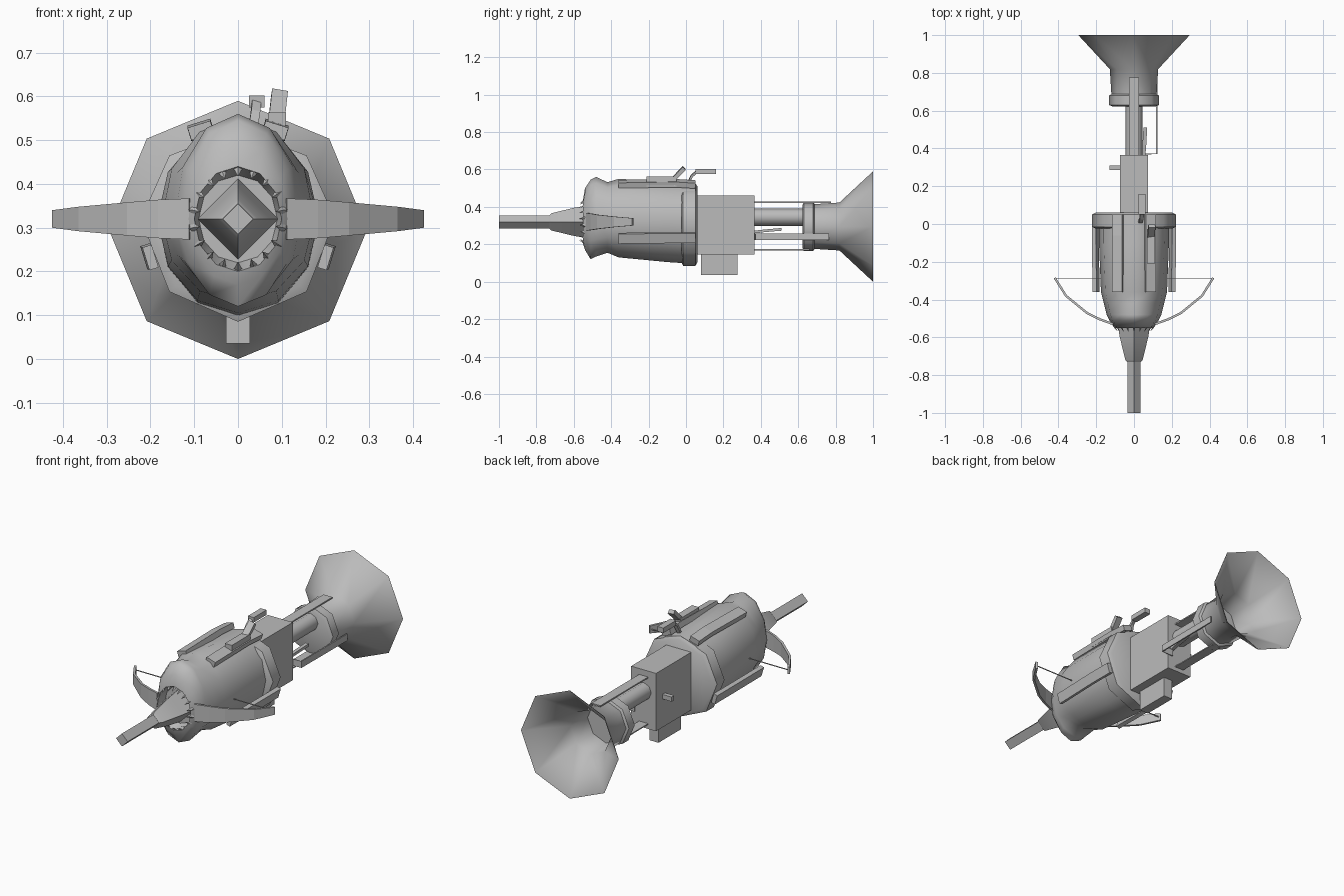
import bpy, bmesh, math
from mathutils import Vector

if "Cube" in bpy.data.objects:
    bpy.data.objects.remove(bpy.data.objects["Cube"], do_unlink=True)

GREY = (0.5, 0.5, 0.5, 1)
mat = bpy.data.materials.new("plain grey")
mat.use_nodes = True
mat.diffuse_color = GREY
mat.node_tree.nodes["Principled BSDF"].inputs["Base Color"].default_value = GREY
AXIS = 0.32


def finish(name, bm, smooth=None):
    bmesh.ops.recalc_face_normals(bm, faces=bm.faces)
    mesh = bpy.data.meshes.new(name)
    bm.to_mesh(mesh)
    bm.free()
    mesh.materials.append(mat)
    ob = bpy.data.objects.new(name, mesh)
    bpy.context.collection.objects.link(ob)
    if smooth:
        bpy.ops.object.select_all(action='DESELECT')
        ob.select_set(True)
        bpy.context.view_layer.objects.active = ob
        bpy.ops.object.shade_smooth_by_angle(angle=math.radians(smooth))
    return ob


def loft(name, sections, sides=8, z=AXIS, smooth=50, closed=False):
    """Sections along y: (y, half width, height above axis, depth below axis)."""
    bm = bmesh.new()
    rings = []
    for y, rx, up, down in sections:
        ring = []
        for i in range(sides):
            a = math.tau * i / sides
            s = math.sin(a)
            ring.append(bm.verts.new((rx * math.cos(a), y, z + s * (up if s > 0 else down))))
        rings.append(ring)
    pairs = list(zip(rings, rings[1:]))
    if closed:
        pairs.append((rings[-1], rings[0]))
    else:
        bm.faces.new(rings[0])
        bm.faces.new(rings[-1])
    for a, b in pairs:
        for i in range(sides):
            j = (i + 1) % sides
            bm.faces.new((a[i], a[j], b[j], b[i]))
    return finish(name, bm, smooth)


def round_loft(name, profile, **kw):
    return loft(name, [(y, r, r, r) for y, r in profile], **kw)


def box(name, xs, ys, zs):
    bm = bmesh.new()
    bmesh.ops.create_cube(bm, size=1)
    for v in bm.verts:
        v.co = [(p[0] + p[1]) / 2 + c * (p[1] - p[0]) for p, c in zip((xs, ys, zs), v.co)]
    return finish(name, bm)


def strip(name, points, side, thick):
    """Bar along a path; side vectors give the half width at each point."""
    bm = bmesh.new()
    pts = [Vector(p) for p in points]
    rings = []
    for i, p in enumerate(pts):
        w = Vector(side[i] if isinstance(side, list) else side)
        along = pts[min(i + 1, len(pts) - 1)] - pts[max(i - 1, 0)]
        n = along.cross(w).normalized() * thick / 2
        rings.append([bm.verts.new(p + a) for a in (w + n, w - n, -w - n, n - w)])
    for a, b in zip(rings, rings[1:]):
        for i in range(4):
            j = (i + 1) % 4
            bm.faces.new((a[i], a[j], b[j], b[i]))
    bm.faces.new(rings[0])
    bm.faces.new(rings[-1])
    return finish(name, bm)


# Body with bulging lips and an open mouth
loft("body", [(0.05, 0.185, 0.205, 0.225), (-0.1, 0.185, 0.215, 0.215),
              (-0.36, 0.175, 0.23, 0.19), (-0.42, 0.16, 0.212, 0.165),
              (-0.48, 0.145, 0.24, 0.185), (-0.51, 0.13, 0.225, 0.2),
              (-0.54, 0.11, 0.18, 0.15), (-0.55, 0.1, 0.12, 0.12),
              (-0.5, 0.09, 0.1, 0.1)], sides=12)

# Teeth around the mouth
bm = bmesh.new()
COUNT = 18
for k in range(COUNT):
    a = math.tau * (k + 0.5) / COUNT
    out = Vector((math.cos(a), 0, math.sin(a)))
    tan = Vector((-out.z, 0, out.x)) * 0.01
    base = Vector((0.105 * out.x, -0.54, AXIS + 0.115 * out.z))
    tip = bm.verts.new(base - out * 0.018 + Vector((0, -0.03, 0)))
    foot = [bm.verts.new(p) for p in (base + tan, base - tan, base + out * 0.01)]
    for i in range(3):
        bm.faces.new((foot[i], foot[(i + 1) % 3], tip))
    bm.faces.new(foot)
finish("teeth", bm)

# Barrel and its flared root
round_loft("barrel_root", [(-0.5, 0.092), (-0.6, 0.075), (-0.72, 0.046), (-0.73, 0.036)], sides=4)
round_loft("barrel", [(-1, 0.035), (-0.7, 0.035)], sides=4)

# Collar, receiver, magazine and rear tube
loft("collar", [(-0.025, 0.2, 0.19, 0.215), (-0.015, 0.222, 0.205, 0.235),
                (0.05, 0.222, 0.205, 0.235), (0.062, 0.2, 0.19, 0.215)])
box("receiver", (-0.075, 0.075), (0.05, 0.365), (0.145, 0.46))
box("magazine", (-0.027, 0.027), (0.08, 0.275), (0.035, 0.16))
round_loft("rear_tube", [(0.35, 0.046), (0.66, 0.046)], z=0.345)
box("bolt_handle", (-0.13, -0.07), (0.287, 0.31), (0.3, 0.325))

# Hollow rear funnel and its ring
round_loft("funnel", [(0.66, 0.118), (0.82, 0.128), (1, 0.295), (1, 0.29),
                      (0.82, 0.12), (0.69, 0.11)], z=0.295)
round_loft("funnel_ring", [(0.623, 0.115), (0.63, 0.132), (0.68, 0.132), (0.688, 0.118)], z=0.295)

# Straps between receiver and funnel
box("top_bar", (-0.027, 0.027), (0.36, 0.775), (0.421, 0.428))
box("bottom_bar", (-0.027, 0.027), (0.36, 0.66), (0.168, 0.174))
strip("side_bar", [(0.05, 0.37, 0.24), (0.12, 0.372, 0.24), (0.122, 0.765, 0.24)],
      (0, 0, 0.018), 0.007)
strip("side_lever", [(0.05, 0.36, 0.265), (0.055, 0.42, 0.272), (0.06, 0.51, 0.28)],
      (0, 0, 0.007), 0.02)

# Claw straps and bow limbs, mirrored left and right
for sx, label in ((1, "left"), (-1, "right")):
    strip(label + "_top_claw",
          [(0.085 * sx, 0.05, 0.52), (0.085 * sx, -0.06, 0.527), (0.085 * sx, -0.36, 0.522)],
          (0.026, 0, -0.008 * sx), 0.03)
    strip(label + "_side_claw",
          [(0.205 * sx, 0.05, 0.235), (0.205 * sx, -0.1, 0.235), (0.2 * sx, -0.36, 0.232)],
          (0.008 * sx, 0, 0.026), 0.022)
    limb = strip(label + "_bow_limb",
                 [(0.11 * sx, -0.53, AXIS), (0.18 * sx, -0.505, AXIS), (0.25 * sx, -0.47, AXIS),
                  (0.36 * sx, -0.38, AXIS), (0.42 * sx, -0.285, AXIS)],
                 [(0, 0, h) for h in (0.047, 0.044, 0.038, 0.028, 0.02)], 0.012)
strip("bow_string", [(-0.42, -0.29, AXIS), (0.42, -0.29, AXIS)], (0, 0, 0.002), 0.004)

# Sights on top
box("sight_block", (0.068, 0.11), (-0.21, -0.05), (0.51, 0.563))
strip("sight_flap", [(0.088, -0.07, 0.545), (0.095, -0.01, 0.608)], (0.018, 0, -0.003), 0.022)
strip("rear_sight_stem", [(0.033, 0.01, 0.52), (0.04, 0.03, 0.565), (0.042, 0.06, 0.59)],
      (0.01, 0, -0.003), 0.012)
box("rear_sight", (0.025, 0.06), (0.05, 0.16), (0.575, 0.602))
